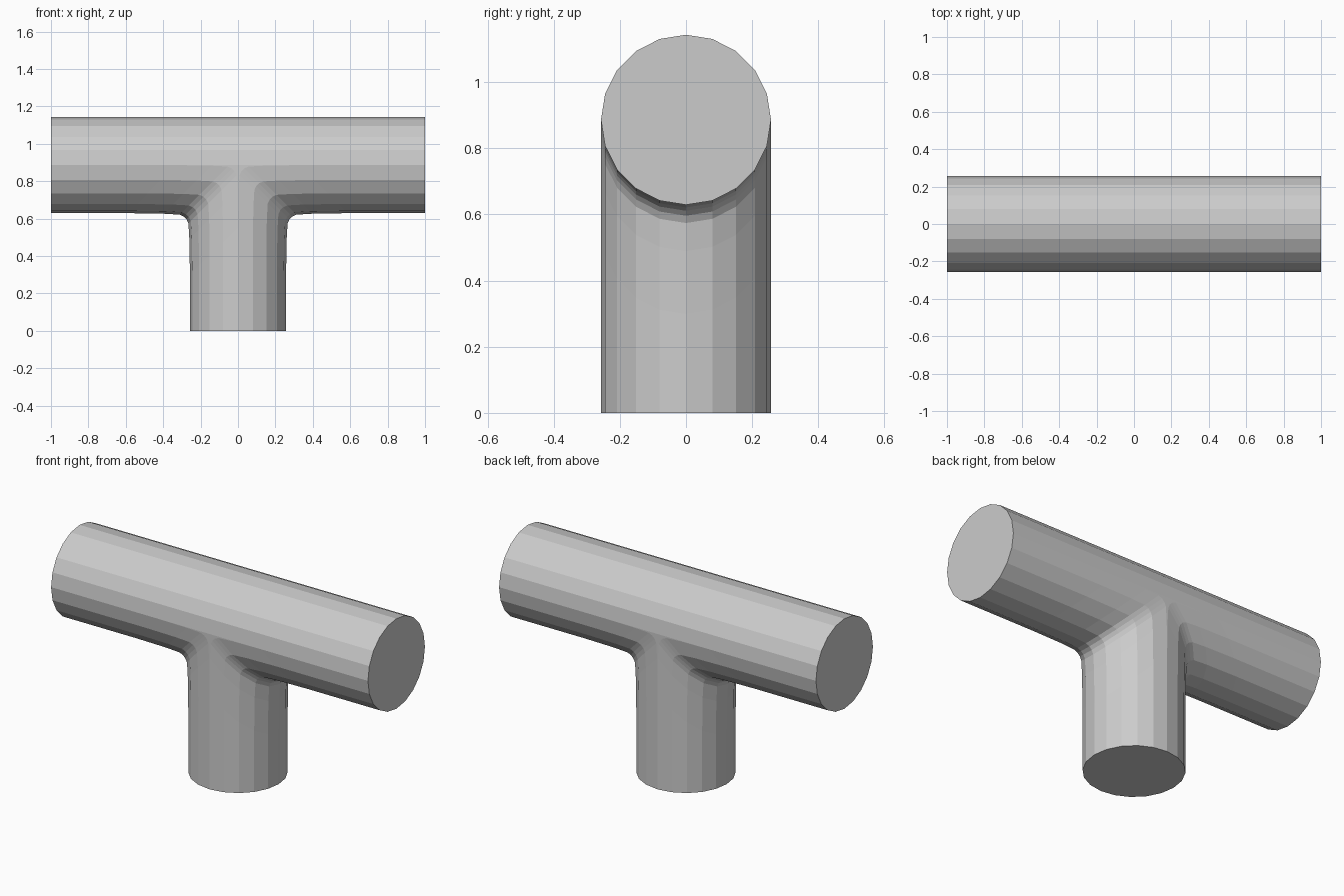
import bpy, bmesh, math

if "Cube" in bpy.data.objects:
    bpy.data.objects.remove(bpy.data.objects["Cube"])

R, ZC, L, N = 0.257, 0.886, 1.0, 20

# Fillet profile: (outward along the run, downward along the branch)
FILLET = [(0, .33), (.003, .14), (.008, .055), (.018, .033),
          (.033, .018), (.055, .008), (.14, .003), (.33, 0)]

bm = bmesh.new()


def strip(columns):
    for a, b in zip(columns, columns[1:]):
        for i in range(len(a) - 1):
            bm.faces.new((a[i], b[i], b[i + 1], a[i + 1]))


# Lower columns: up the branch, round the fillet, out along the run
lower = []
for k in range(N // 2 + 1):
    a = math.radians(-90 + 360 / N * k)
    x, y, z = R * math.cos(a), R * math.sin(a), ZC - R * math.cos(a)
    pts = [(x, y, 0)] + [(x + o, y, z - d) for o, d in FILLET] + [(L, y, z)]
    lower.append([bm.verts.new(p) for p in pts])
strip(lower)

# Upper half of the run
upper = []
for k in range(N // 2 + 1):
    a = math.radians(-90 + 360 / N * k)
    y, z = R * math.sin(a), ZC + R * math.cos(a)
    upper.append([bm.verts.new((x, y, z)) for x in (0, .33, L)])
strip(upper)

# Flat patches at the sides, where both bends meet
for k in (0, -1):
    bm.faces.new(lower[k][1:-1] + [upper[k][0]])

# Run end cap and half of the branch foot
bm.faces.new([c[-1] for c in lower] + [c[-1] for c in upper[-2:0:-1]])
bm.faces.new([c[0] for c in lower])

bmesh.ops.remove_doubles(bm, verts=bm.verts, dist=1e-5)
bmesh.ops.recalc_face_normals(bm, faces=bm.faces)
# The open half shell must face outward: check against the end cap
cap = max(bm.faces, key=lambda f: f.calc_center_median().x)
if cap.normal.x < 0:
    bmesh.ops.reverse_faces(bm, faces=bm.faces)

mesh = bpy.data.meshes.new("pipe_tee")
bm.to_mesh(mesh)
bm.free()
tee = bpy.data.objects.new("pipe_tee", mesh)
bpy.context.collection.objects.link(tee)

# Mirror to the other side of the branch
mirror = tee.modifiers.new("mirror", 'MIRROR')
mirror.use_axis = (True, False, False)
mirror.merge_threshold = 0.0005
